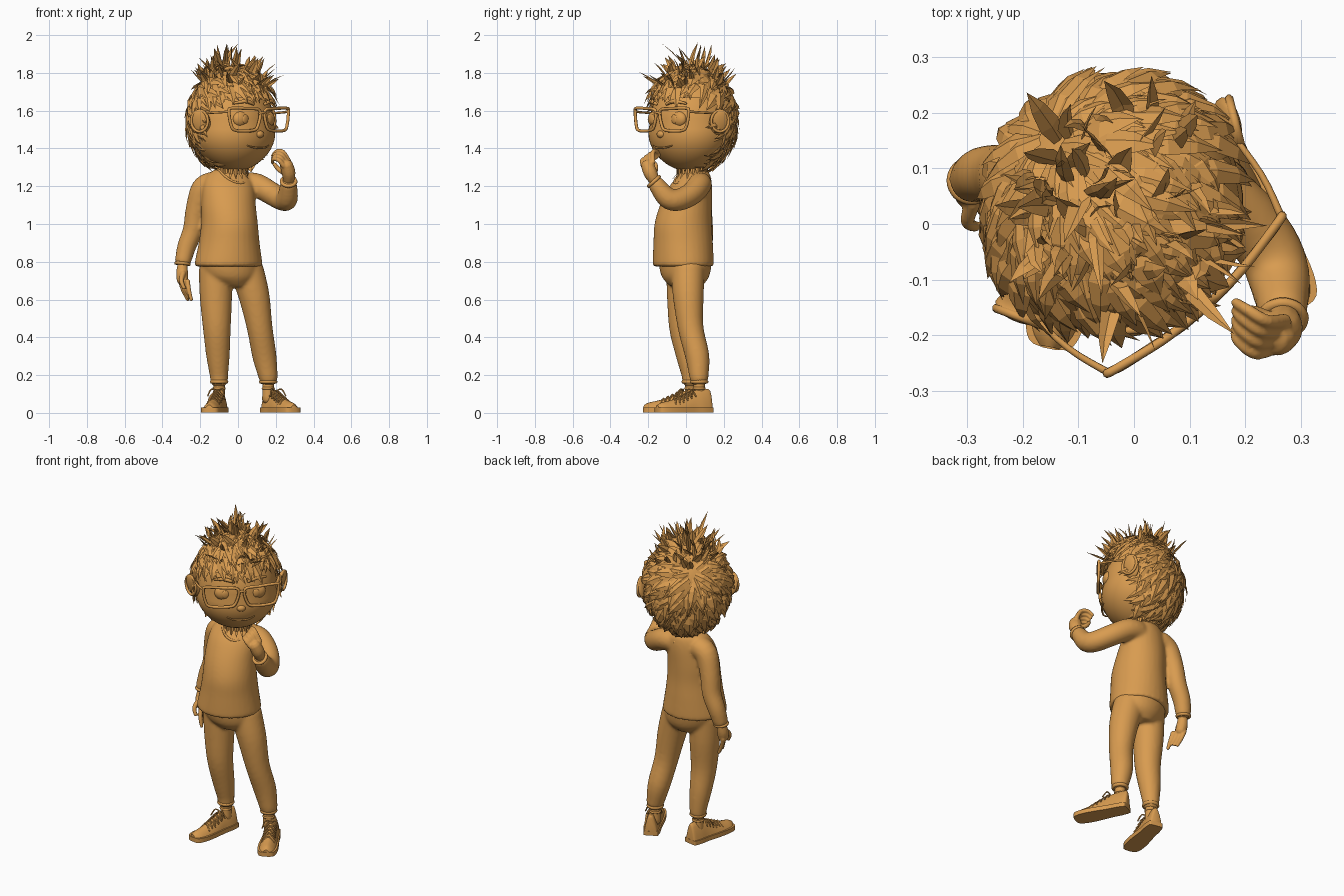
import bpy, bmesh, math, random
from mathutils import Vector, Matrix

if "Cube" in bpy.data.objects:
    bpy.data.objects.remove(bpy.data.objects["Cube"])

random.seed(4)
TAN = bpy.data.materials.new("warm_tan")
TAN.diffuse_color = (0.69, 0.33, 0.08, 1)
TAN.use_nodes = True
TAN.node_tree.nodes["Principled BSDF"].inputs["Base Color"].default_value = TAN.diffuse_color
HEAD = Matrix.Translation((-0.025, 0.022, 1.53)) @ Matrix.Rotation(math.radians(42), 4, 'Z')


def finish(name, bm, matrix=None, smooth=True, recalc=True, fuse=0):
    if matrix:
        bm.transform(matrix)
    if recalc:
        bmesh.ops.recalc_face_normals(bm, faces=bm.faces)
    me = bpy.data.meshes.new(name)
    bm.to_mesh(me)
    bm.free()
    ob = bpy.data.objects.new(name, me)
    bpy.context.collection.objects.link(ob)
    me.materials.append(TAN)
    if fuse:  # melt overlapping volumes into one soft skin
        rm = ob.modifiers.new("fuse", 'REMESH')
        rm.mode, rm.voxel_size, rm.use_smooth_shade = 'VOXEL', fuse, True
        sm = ob.modifiers.new("soften", 'SMOOTH')
        sm.factor, sm.iterations = 0.5, 8
    elif smooth:
        bpy.ops.object.select_all(action='DESELECT')
        ob.select_set(True)
        bpy.context.view_layer.objects.active = ob
        bpy.ops.object.shade_smooth_by_angle(angle=math.radians(50))
    return ob


def spline(pts, closed=False, sub=4):
    """Catmull-Rom through rows of numbers."""
    p = [Vector(q) for q in pts]
    n, out = len(p), []
    for i in range(n if closed else n - 1):
        pick = lambda k: p[k % n] if closed else p[min(max(k, 0), n - 1)]
        a, b, c, d = (pick(i + k) for k in (-1, 0, 1, 2))
        for s in range(sub):
            t = s / sub
            out.append(0.5 * (2 * b + (c - a) * t + (2 * a - 5 * b + 4 * c - d) * t * t
                              + (3 * b - a - 3 * c + d) * t ** 3))
    return out if closed else out + [p[-1]]


def skin(bm, rings, closed=False):
    """Bridge equal vertex rings, capping open ends."""
    vs = [[bm.verts.new(c) for c in r] for r in rings]
    n = len(vs[0])
    for i in range(len(vs) if closed else len(vs) - 1):
        a, b = vs[i], vs[(i + 1) % len(vs)]
        for k in range(n):
            bm.faces.new((a[k], a[(k + 1) % n], b[(k + 1) % n], b[k]))
    if not closed:
        bm.faces.new(vs[0])
        bm.faces.new(vs[-1])


def add_tube(bm, pts, seg=12, closed=False, sub=4):
    """Tube through (x, y, z, radius) rows with rounded ends."""
    path = spline(pts, closed, sub)
    n, rings, ref = len(path), [], Vector((0.31, 0.9, 0.3))
    tan = lambda i: (path[(i + 1) % n if closed else min(i + 1, n - 1)].to_3d()
                     - path[i - 1 if closed else max(i - 1, 0)].to_3d()).normalized()
    def ring(c, r, t):
        u = (ref - t * ref.dot(t)).normalized()
        v = t.cross(u)
        return [c + r * (u * math.cos(a) + v * math.sin(a))
                for a in (2 * math.pi * k / seg for k in range(seg))], u
    for i, q in enumerate(path):
        t, c = tan(i), q.to_3d()
        if i == 0 and not closed:
            for k in (0.2, 0.75):
                rings.append(ring(c - t * q[3] * 0.7 * (1 - k * k) ** 0.5, q[3] * k, t)[0])
        pts_, ref = ring(c, q[3], t)
        rings.append(pts_)
        if i == n - 1 and not closed:
            for k in (0.75, 0.2):
                rings.append(ring(c + t * q[3] * 0.7 * (1 - k * k) ** 0.5, q[3] * k, t)[0])
    skin(bm, rings, closed)


def tubes(name, paths, matrix=None, fuse=0, **kw):
    bm = bmesh.new()
    for p in paths:
        add_tube(bm, p, **kw)
    return finish(name, bm, matrix, fuse=fuse)


def ball(name, centre, scale, matrix=None, seg=20, rot=Matrix()):
    bm = bmesh.new()
    bmesh.ops.create_uvsphere(bm, u_segments=seg, v_segments=seg // 2 + 2, radius=1)
    m = Matrix.Translation(centre) @ rot @ Matrix.Diagonal((*scale, 1))
    return finish(name, bm, matrix @ m if matrix else m)


def garment(name, rows, limbs, yaw=0.3, seg=32):
    """Stacked ellipses (z, cx, cy, rx, ry) fused with limb tubes."""
    bm, rings = bmesh.new(), []
    for z, cx, cy, rx, ry in spline(rows):
        rings.append([Vector((cx, cy, z)) + Matrix.Rotation(yaw, 3, 'Z')
                      @ Vector((rx * math.cos(a), ry * math.sin(a), 0))
                      for a in (2 * math.pi * k / seg for k in range(seg))])
    skin(bm, rings)
    for limb in limbs:
        add_tube(bm, limb, 24)
    return finish(name, bm, fuse=.009)


# Sweater with sleeves, then collar and cuffs
garment("sweater", [(.775, -.05, -.015, .180, .158), (.80, -.05, -.015, .180, .160),
                    (.90, -.047, -.015, .162, .157), (1.0, -.045, -.015, .150, .152), (1.1, -.05, 0, .145, .137),
                    (1.2, -.05, .025, .138, .110), (1.26, -.05, .045, .115, .08), (1.29, -.05, .045, .07, .06)],
        [[(-.13, .06, 1.215, .064), (-.185, .065, 1.185, .064), (-.22, .08, 1.08, .057),
          (-.238, .09, .97, .054), (-.272, .09, .88, .050), (-.292, .08, .80, .043)],
         [(.03, .075, 1.215, .06), (.10, .07, 1.205, .063), (.18, .03, 1.16, .061),
          (.24, -.04, 1.128, .059), (.262, -.10, 1.140, .056), (.268, -.16, 1.215, .044)]])
collar = []
for k in range(16):
    a = 2 * math.pi * k / 16
    d = max(0, math.cos(a - math.radians(-55)))
    r = .068 + .045 * d ** 2
    collar.append((-.05 + r * math.cos(a), .043 + r * math.sin(a), 1.285 - .07 * d ** 2, .007))
tubes("collar", [collar], seg=8, closed=True, sub=2)


def band(name, centre, axis, radius, thick):
    rot = Vector(axis).to_track_quat('Z', 'Y').to_matrix()
    tubes(name, [[(*(Vector(centre) + rot @ Vector((radius * math.cos(a), radius * math.sin(a), 0))), thick)
                  for a in (math.pi * k / 4 for k in range(8))]], seg=8, closed=True)


band("right_wrist_cuff", (-.294, .078, .79), (-.1, -.1, -1), .035, .009)
band("left_wrist_cuff", (.268, -.17, 1.225), (0, -.65, .75), .037, .010)

# Trousers
garment("trousers", [(.67, -.025, 0, .07, .085), (.72, -.035, -.003, .143, .123),
                     (.80, -.045, -.005, .163, .138), (.86, -.045, -.01, .14, .13)],
        [[(-.118, -.015, .76, .090), (-.117, -.015, .62, .086), (-.112, -.015, .45, .074),
          (-.106, .01, .30, .062), (-.101, .025, .20, .049), (-.10, .025, .165, .046)],
         [(.045, .01, .76, .090), (.085, .012, .62, .082), (.115, .025, .45, .068),
          (.14, .06, .30, .064), (.158, .068, .20, .052), (.16, .07, .175, .048)]])
for side, x, y, z in (("right", -.10, .025, .165), ("left", .16, .07, .165)):
    band(side + "_trouser_cuff", (x, y, z), (0, 0, 1), .038, .011)
    band(side + "_sock_top", (x, y, z - .035), (0, 0, 1), .028, .007)
    tubes(side + "_ankle", [[(x, y, .07, .032), (x, y, .17, .030)]], seg=16)

# Shoes, toe along local -y
SHOE = [(.055, .028, .105), (.045, .038, .125), (.0, .044, .125), (-.05, .044, .115), (-.11, .049, .09),
        (-.18, .052, .067), (-.235, .045, .055), (-.262, .025, .042)]
for side, x, y, yaw in (("right", -.10, .035, -.20), ("left", .176, .08, .48)):
    m = Matrix.Translation((x, y, 0)) @ Matrix.Rotation(yaw, 4, 'Z')
    bm, rings = bmesh.new(), []
    for s, w, h in spline(SHOE):
        rings.append([(w * math.cos(a) * (1 - .3 * max(0, math.sin(a))), s, .012 + (h - .012) * max(0, math.sin(a)))
                      for a in (2 * math.pi * k / 20 for k in range(20))])
    skin(bm, rings)
    bmesh.ops.remove_doubles(bm, verts=bm.verts, dist=.0005)
    finish(side + "_shoe_upper", bm, m)
    bm = bmesh.new()
    edge = [(w + .004, s) for s, w, h in SHOE] + [(-w - .004, s) for s, w, h in reversed(SHOE)]
    outline = spline([(a, b, 0) for a, b in edge], True, 3)
    skin(bm, [[p + Vector((0, 0, z)) for p in outline] for z in (.002, .028)])
    finish(side + "_shoe_sole", bm, m)
    laces = []
    for k in range(5):
        s = -.06 - .024 * k
        h = .118 - .0105 * k
        for d in (.012, -.012):
            laces.append([(-.034, s - d, h - .03, .004), (0, s, h, .005), (.034, s + d, h - .03, .004)])
    laces += [[(0, -.05, .115, .004), (k * .03, -.06, .125, .004), (k * .045, -.08, .09, .004)] for k in (-1, 1)]
    tubes(side + "_laces", laces, m, seg=6, sub=3)

# Hands
tubes("right_hand", [[(-.293, .075, .79, .026), (-.296, .065, .74, .032), (-.293, .055, .70, .031)]]
      + [[(-.306 + .013 * k, .075 - .018 * k, .70, .013), (-.290 + .010 * k, .065 - .02 * k, .65, .012),
          (-.265 + .006 * k, .06 - .02 * k, .598 + .01 * (k % 3), .010)] for k in range(4)]
      + [[(-.29, .04, .74, .015), (-.30, .005, .70, .013), (-.285, -.005, .66, .010)]], seg=12, fuse=.004)
tubes("left_hand", [[(.268, -.165, 1.225, .028), (.268, -.188, 1.27, .037), (.255, -.205, 1.315, .035)]]
      + [[(.272 - .010 * k, -.175 - .017 * k, 1.325 - .006 * k, .014),
          (.24 - .008 * k, -.175 - .019 * k, 1.38 - .014 * k, .012),
          (.205 - .006 * k, -.155 - .018 * k, 1.385 - .014 * k, .011),
          (.182, -.14 - .016 * k, 1.36 - .012 * k, .009)] for k in range(4)]
      + [[(.25, -.175, 1.27, .015), (.215, -.16, 1.29, .014), (.19, -.16, 1.32, .010)]], seg=12, fuse=.004)

# Neck and head
tubes("neck", [[(-.05, .045, 1.22, .066), (-.045, .04, 1.29, .060), (-.04, .035, 1.36, .06)]], seg=20)
bm = bmesh.new()
bmesh.ops.create_uvsphere(bm, u_segments=40, v_segments=28, radius=1)
for v in bm.verts:
    low = max(0, -v.co.z)
    full = 1 + .14 * low * (1 - low) * 2
    v.co = Vector((v.co.x * .222 * full, v.co.y * .208 * full - .012 * low, v.co.z * .25))
finish("head", bm, HEAD)
ball("nose", (0, -.208, -.055), (.026, .020, .020), HEAD)
for s, side in ((-1, "right"), (1, "left")):
    ball(side + "_ear", (s * .246, -.015, .01), (.020, .054, .070), HEAD,
         rot=Matrix.Rotation(s * -.55, 4, 'Z') @ Matrix.Rotation(s * .25, 4, 'Y'))
    tubes(side + "_ear_rim", [[(s * (.260 + .022 * math.cos(a)), -.022 + .042 * math.cos(a), .015 + .056 * math.sin(a), .008)
                               for a in (math.pi * k / 4 for k in range(8))]], HEAD, seg=8, closed=True)
    ball(side + "_eye", (s * .09, -.162, .025), (.054, .034, .045), HEAD)
    ball(side + "_iris", (s * .086, -.191, .025), (.022, .008, .024), HEAD)
    # Glasses frame and temple
    rim = [(.018, .045), (.10, .056), (.195, .058), (.212, .043), (.200, -.03), (.172, -.060), (.068, -.060), (.032, -.037)]
    tubes(side + "_glasses_rim", [[(s * x, -.230 + .65 * x * x, .025 + z, .0085) for x, z in rim]], HEAD, seg=8, closed=True)
    tubes(side + "_glasses_temple", [[(s * .210, -.200, .065, .007), (s * .234, -.12, .06, .006),
                                      (s * .245, -.01, .055, .006)]], HEAD, seg=8)
    tubes(side + "_eyebrow", [[(s * .04, -.205, .105, .008), (s * .09, -.195, .12, .011), (s * .145, -.16, .108, .006)]], HEAD, seg=8)
tubes("glasses_bridge", [[(-.022, -.230, .055, .007), (0, -.233, .06, .007), (.022, -.230, .055, .007)]], HEAD, seg=8)
tubes("mouth", [[(-.075, -.195, -.115, .003), (-.035, -.210, -.126, .005), (.035, -.210, -.126, .005), (.075, -.195, -.115, .003)]], HEAD, seg=8)

# Hair cap under the locks
HAIR, WHORL = Vector((.224, .216, .260)), Vector((0, .80, .60))
CENTRE = Vector((0, .010, .025))
on_cap = lambda n, k=1.0: CENTRE + Vector(a * b for a, b in zip(n, HAIR)) * k
bald = lambda n: (n.y < -.25 and n.z < .42) or n.z < -.78 or (n.y < .15 and n.z < -.45)
by_ear = lambda n: abs(n.x) > .7 and n.y < .12 and n.z < .45
bm = bmesh.new()
bmesh.ops.create_uvsphere(bm, u_segments=40, v_segments=28, radius=1)
bmesh.ops.delete(bm, geom=[f for f in bm.faces if bald(f.calc_center_median().normalized())], context='FACES')
for v in bm.verts:
    v.co = on_cap(v.co)
finish("hair_cap", bm, HEAD, recalc=False)


def blade(bm, line, ups, width):
    """Folded pointed lock along a centre line."""
    rows = []
    for i, p in enumerate(line[:-1]):
        side = (line[i + 1] - p).cross(ups[i]).normalized()
        w = width * (.55, 1, .7)[i]
        rows.append([bm.verts.new(q) for q in (p - side * w, p + ups[i] * w * .35, p + side * w)])
    tip = bm.verts.new(line[-1])
    for a, b in zip(rows, rows[1:]):
        for k in (0, 1):
            bm.faces.new((a[k], a[k + 1], b[k + 1], b[k]))
    for k in (0, 1):
        bm.faces.new((rows[-1][k], rows[-1][k + 1], tip))


# Locks flowing away from the crown whorl, fringe standing off the brow
bm = bmesh.new()
made = 0
while made < 430:
    n = Vector(random.gauss(0, 1) for _ in range(3)).normalized()
    if bald(n) or by_ear(n) or (n.y < -.3 and n.z < .62):
        continue
    made += 1
    axis = Matrix.Rotation(random.uniform(-.6, .6), 3, n) @ WHORL.cross(n).normalized()
    fringe = n.y < -.3
    sweep = random.uniform(.4, .62) if fringe else random.uniform(.4, .72)
    lift = random.uniform(.06, .20) + (.06 if fringe else 0)
    dirs = [Matrix.Rotation(sweep * t, 3, axis) @ n for t in (0, .33, .66, 1)]
    line = [on_cap(d, 1 + lift * t) for d, t in zip(dirs, (.1, .45, .75, 1))]
    blade(bm, line, dirs, random.uniform(.016, .034))
# Short tufts around the nape
for k in range(18):
    a = 2 * math.pi * k / 18
    d = Vector((math.cos(a), math.sin(a), 0))
    line = [Vector((.005, .01, z)) + d * r for z, r in ((-.19, .085), (-.23, .078), (-.265, .08), (-.295, .088 + .01 * (k % 3)))]
    blade(bm, line, [d] * 4, .013)
finish("hair_locks", bm, HEAD, smooth=False, recalc=False)

# Upright spikes on top
bm = bmesh.new()
for _ in range(80):
    a, r = random.uniform(0, 2 * math.pi), .80 * math.sqrt(random.random())
    n = Vector((r * math.cos(a), r * math.sin(a), math.sqrt(1 - r * r)))
    root = on_cap(n, .98)
    grow = (Vector((n.x * .8, n.y * .8, .8)) + Vector(random.uniform(-.4, .4) for _ in range(3))).normalized()
    bend = Vector((random.uniform(-.04, .04), random.uniform(-.05, .03), 0))
    size = random.uniform(.08, .135) + (.05 if r < .4 and random.random() < .5 else 0)
    line = [root + grow * size * t + bend * t * t for t in (0, .35, .7, 1)]
    up = grow.cross(Vector((math.sin(a * 3), math.cos(a * 3), .1))).normalized()
    blade(bm, line, [up] * 4, random.uniform(.012, .022))
finish("hair_spikes", bm, HEAD, smooth=False, recalc=False)
